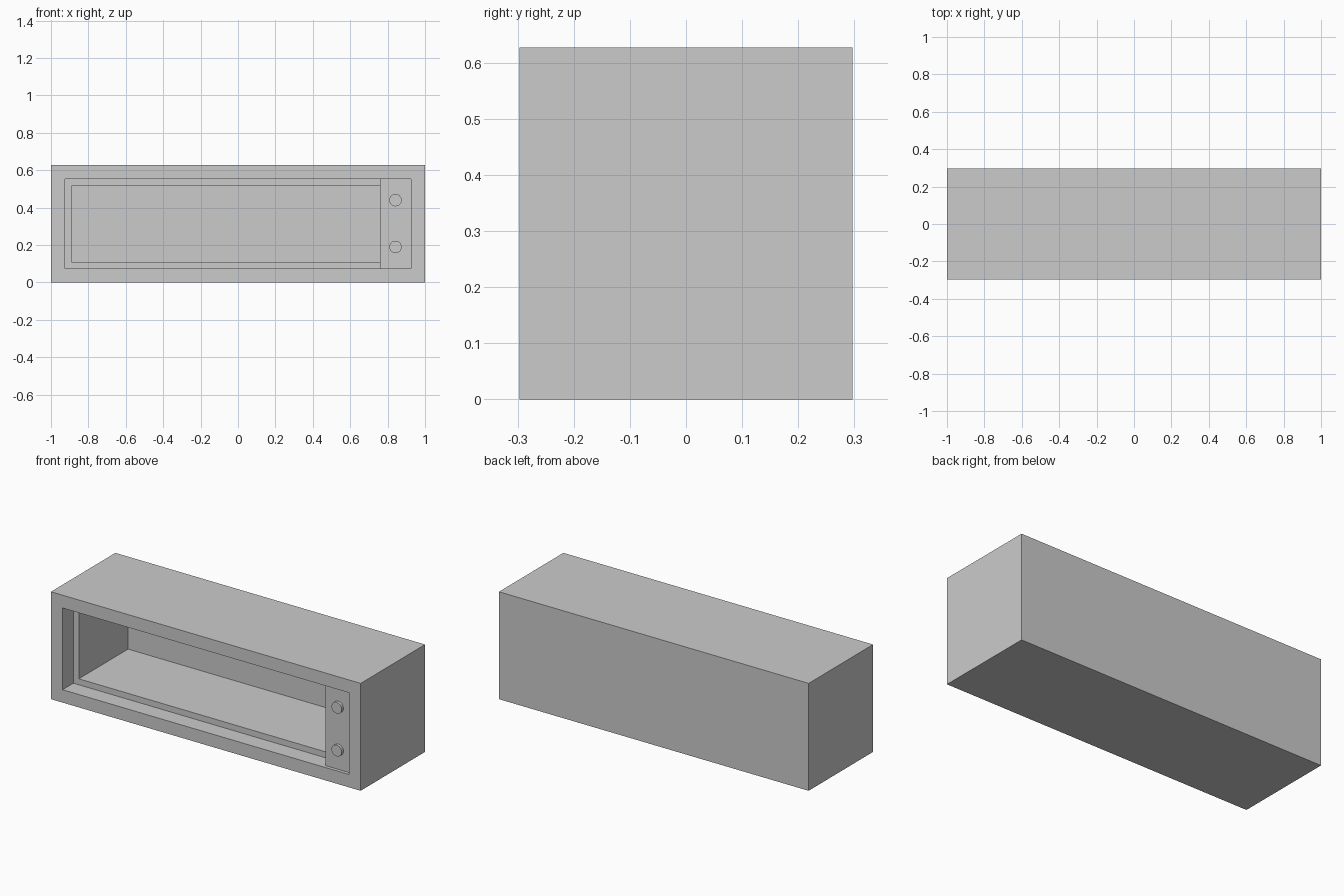
import bpy
import bmesh
from math import radians
from mathutils import Matrix, Vector

if "Cube" in bpy.data.objects:
    bpy.data.objects.remove(bpy.data.objects["Cube"], do_unlink=True)

WIDTH, DEPTH, HEIGHT = 2.0, 0.594, 0.627
FRONT = -DEPTH / 2
RIM, LIP = 0.075, 0.035          # border widths around the opening
RECESS, BACK_WALL = 0.10, 0.04   # depth of the lip, thickness of the back
PANEL_X, PANEL_Y = 0.76, FRONT + 0.02

grey = bpy.data.materials.new("plain grey")
grey.use_nodes = True
colour = (0.6, 0.6, 0.6, 1)
grey.diffuse_color = colour
grey.node_tree.nodes["Principled BSDF"].inputs["Base Color"].default_value = colour


def finish(name, bm):
    mesh = bpy.data.meshes.new(name)
    bmesh.ops.recalc_face_normals(bm, faces=bm.faces)
    bm.to_mesh(mesh)
    bm.free()
    mesh.materials.append(grey)
    obj = bpy.data.objects.new(name, mesh)
    bpy.context.collection.objects.link(obj)
    return obj


def box_mesh(low, high):
    low, high = Vector(low), Vector(high)
    bm = bmesh.new()
    place = Matrix.Translation((low + high) / 2) @ Matrix.Diagonal((high - low).to_4d())
    bmesh.ops.create_cube(bm, size=1, matrix=place)
    return bm


def sink(bm, face, border, depth):
    """Inset a front face, then push its middle inward."""
    bmesh.ops.inset_region(bm, faces=[face], thickness=border, use_even_offset=True)
    rim = list(face.edges)
    new = bmesh.ops.extrude_discrete_faces(bm, faces=[face])["faces"][0]
    bmesh.ops.translate(bm, verts=new.verts, vec=(0, depth, 0))
    return new


# Hollow housing with a stepped opening
bm = box_mesh((-WIDTH / 2, FRONT, 0), (WIDTH / 2, -FRONT, HEIGHT))
front = min(bm.faces, key=lambda f: f.calc_center_median().y)
lip = sink(bm, front, RIM, RECESS)
sink(bm, lip, LIP, DEPTH - RECESS - BACK_WALL)
finish("housing", bm)

# Control panel filling the right end of the opening
finish("control_panel", box_mesh((PANEL_X, PANEL_Y, RIM),
                                 (WIDTH / 2 - RIM, FRONT + RECESS, HEIGHT - RIM)))

# Two round knobs
for name, z in (("upper_knob", 0.44), ("lower_knob", 0.19)):
    bm = bmesh.new()
    bmesh.ops.create_cone(bm, cap_ends=True, segments=32, radius1=0.033, radius2=0.033,
                          depth=0.016,
                          matrix=Matrix.Translation((0.842, PANEL_Y - 0.008, z))
                          @ Matrix.Rotation(radians(90), 4, "X"))
    knob = finish(name, bm)
    bpy.ops.object.select_all(action="DESELECT")
    knob.select_set(True)
    bpy.context.view_layer.objects.active = knob
    bpy.ops.object.shade_smooth_by_angle(angle=radians(40))
